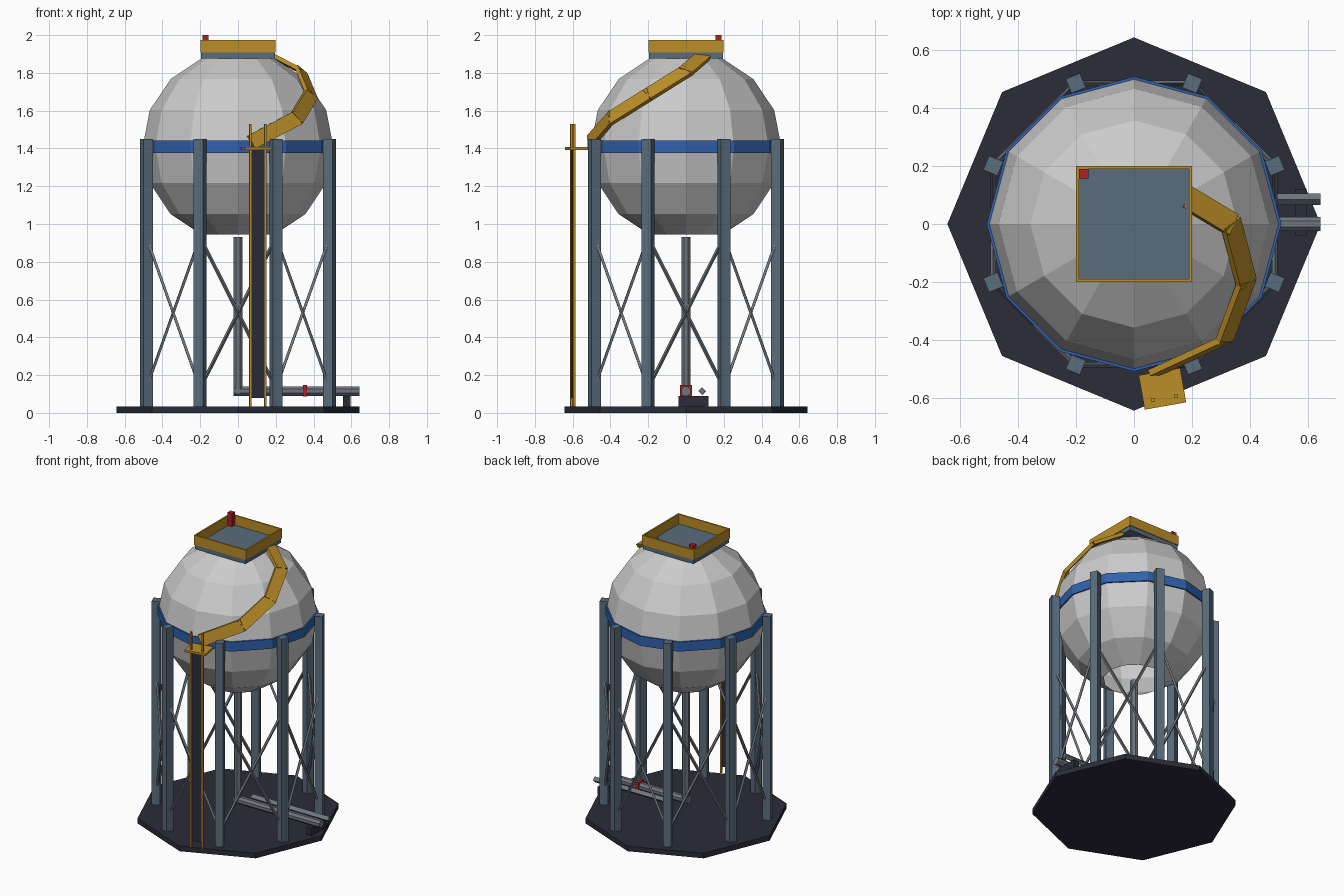
import bpy, bmesh, math
from mathutils import Vector, Matrix

if "Cube" in bpy.data.objects:
    bpy.data.objects.remove(bpy.data.objects["Cube"])


def material(name, rgb):
    m = bpy.data.materials.new(name)
    m.diffuse_color = (*rgb, 1)
    m.use_nodes = True
    m.node_tree.nodes["Principled BSDF"].inputs["Base Color"].default_value = m.diffuse_color
    return m


SLATE = material("slate steel", (0.10, 0.15, 0.20))
YELLOW = material("safety yellow", (0.50, 0.27, 0.02))
BLUE = material("band blue", (0.03, 0.12, 0.42))
DARK = material("dark base", (0.025, 0.025, 0.042))
RED = material("valve red", (0.40, 0.015, 0.02))
PIPE = material("pipe grey", (0.16, 0.18, 0.21))
SHELL = material("shell grey", (0.52, 0.52, 0.53))


def finish(bm, name, mat):
    me = bpy.data.meshes.new(name)
    bm.to_mesh(me)
    bm.free()
    ob = bpy.data.objects.new(name, me)
    bpy.context.collection.objects.link(ob)
    me.materials.append(mat)
    return ob


def box(name, centre, size, mat, rot=None):
    bm = bmesh.new()
    M = Matrix.Translation(centre) @ (rot or Matrix()) @ Matrix.Diagonal((*size, 1))
    bmesh.ops.create_cube(bm, size=1, matrix=M)
    return finish(bm, name, mat)


def rod(name, a, b, radius, sides, mat, spin=0):
    a, b = Vector(a), Vector(b)
    d = b - a
    bm = bmesh.new()
    M = (Matrix.Translation((a + b) / 2) @ d.to_track_quat('Z', 'Y').to_matrix().to_4x4()
         @ Matrix.Rotation(spin, 4, 'Z'))
    bmesh.ops.create_cone(bm, cap_ends=True, segments=sides, radius1=radius,
                          radius2=radius, depth=d.length, matrix=M)
    return finish(bm, name, mat)


def lathe(name, profile, sides, mat, closed=False):
    bm = bmesh.new()
    rings = [[bm.verts.new((r * math.cos(2 * math.pi * i / sides),
                            r * math.sin(2 * math.pi * i / sides), z))
              for i in range(sides)] for r, z in profile]
    pairs = list(zip(rings, rings[1:])) + ([(rings[-1], rings[0])] if closed else [])
    for lo, hi in pairs:
        for i in range(sides):
            j = (i + 1) % sides
            bm.faces.new((lo[i], lo[j], hi[j], hi[i]))
    return finish(bm, name, mat)


# Octagonal base
rod("base", (0, 0, 0), (0, 0, 0.035), 0.643, 8, DARK)

# Spherical tank, open at both poles, with its equator band
R, CZ = 0.505, 1.41
lathe("tank_shell", [(R * math.cos(math.radians(a)), CZ + R * math.sin(math.radians(a)))
                     for a in (-67.5, -45, -22.5, 0, 22.5, 45, 67.5)], 12, SHELL)
lathe("equator_band", [(0.49, 1.377), (0.508, 1.377), (0.508, 1.443), (0.49, 1.443)],
      12, BLUE, True)

# Columns and cross bracing
def ring_point(k, z, r=0.525):
    a = math.radians(22.5 + 45 * k)
    return Vector((r * math.cos(a), r * math.sin(a), z))


for k in range(8):
    box(f"column_{k}", ring_point(k, 0.7425), (0.053, 0.053, 1.415), SLATE,
        Matrix.Rotation(math.radians(22.5 + 45 * k), 4, 'Z'))
    rod(f"brace_up_{k}", ring_point(k, 0.13), ring_point(k + 1, 0.93), 0.01, 4, PIPE)
    rod(f"brace_down_{k}", ring_point(k, 0.93), ring_point(k + 1, 0.13), 0.01, 4, PIPE)

# Top platform with solid guard rails and a red vent
box("top_platform", (0, 0, 1.892), (0.39, 0.39, 0.03), SLATE)
for s, n in ((-1, "low"), (1, "high")):
    box(f"guard_x_{n}", (s * 0.194, 0, 1.941), (0.01, 0.398, 0.068), YELLOW)
    box(f"guard_y_{n}", (0, s * 0.194, 1.941), (0.398, 0.01, 0.068), YELLOW)
box("vent", (-0.173, 0.173, 1.952), (0.032, 0.032, 0.096), RED)

# Stair wrapping the tank as flat plates lying along the shell
path = [(0.185, 0.09, 1.888), (0.335, 0.0, 1.81), (0.387, -0.2, 1.685),
        (0.312, -0.40, 1.56), (0.075, -0.51, 1.435)]
for i, (a, b) in enumerate(zip(path, path[1:])):
    a, b = Vector(a), Vector(b)
    mid = (a + b) / 2
    x = (b - a).normalized()
    n = mid - Vector((0, 0, CZ))
    y = n.cross(x).normalized()
    rot = Matrix((x, y, x.cross(y))).transposed().to_4x4()
    box(f"stair_flight_{i}", mid, ((b - a).length + 0.012, 0.08, 0.022), YELLOW, rot)

# Landing and ladder, turned to face outward
turn = Matrix.Rotation(math.radians(10), 4, 'Z')
box("landing", (0.098, -0.568, 1.4), (0.145, 0.12, 0.015), YELLOW, turn)
foot = Vector((0.105, -0.6, 0))
for s, n in ((-1, "left"), (1, "right")):
    p = foot + turn @ Vector((s * 0.04, 0, 0.7825))
    box(f"ladder_rail_{n}", p, (0.012, 0.012, 1.495), YELLOW, turn)
box("ladder_panel", foot + Vector((0, 0, 0.74)), (0.07, 0.008, 1.32), DARK, turn)

# Drain piping, valve and pipe support
rod("drain_pipe", (0, 0, 0.1), (0, 0, 0.93), 0.027, 8, PIPE, math.pi / 8)
rod("outlet_pipe", (-0.025, 0, 0.115), (0.643, 0, 0.115), 0.027, 8, PIPE, math.pi / 8)
rod("side_pipe", (0.05, 0.085, 0.115), (0.643, 0.085, 0.115), 0.02, 4, PIPE)
box("valve", (0.355, 0, 0.117), (0.022, 0.062, 0.062), RED)
box("pipe_support", (0.575, 0.04, 0.062), (0.04, 0.16, 0.056), DARK)
